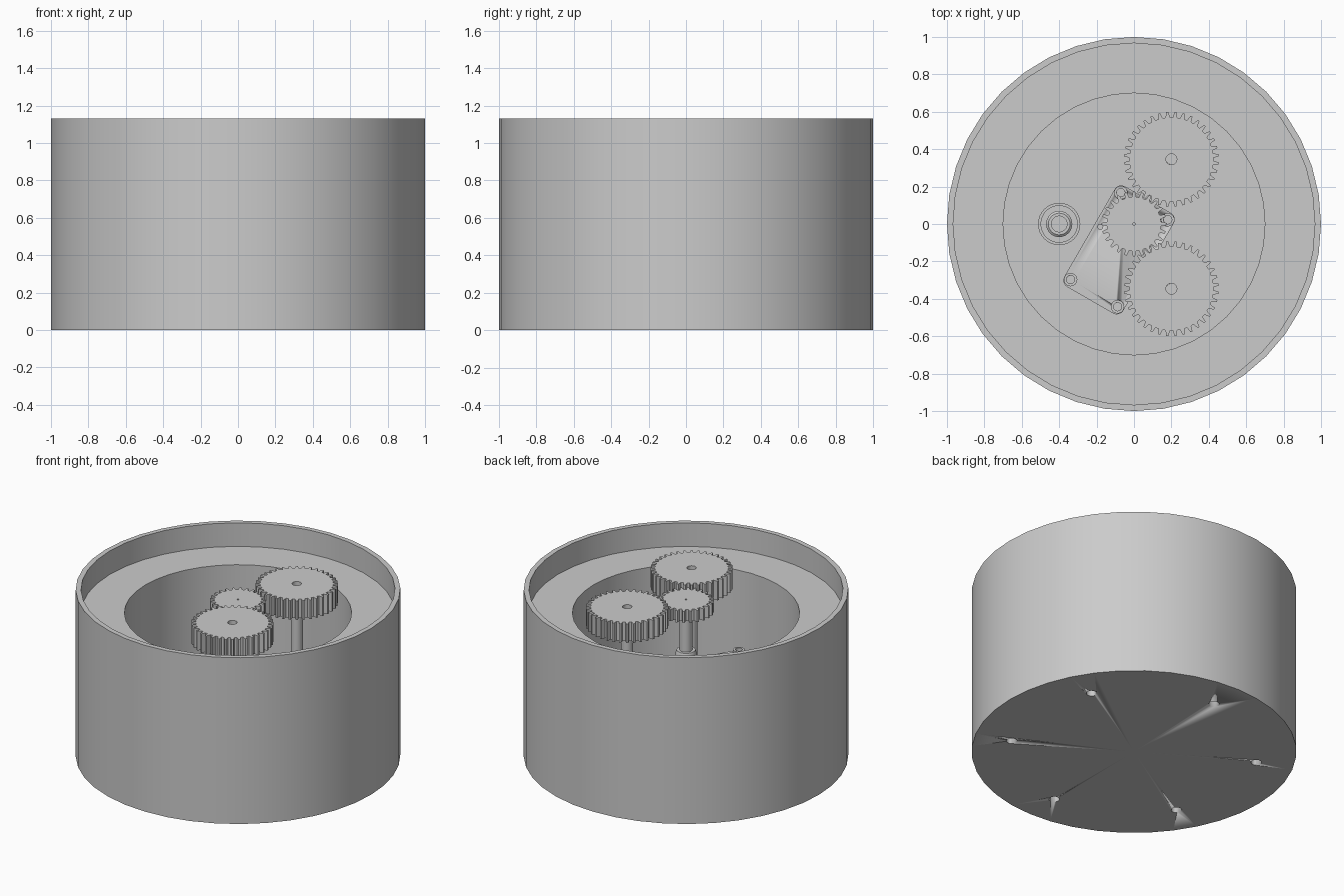
import bpy, bmesh, math
from mathutils import Matrix, Vector

if "Cube" in bpy.data.objects:
    bpy.data.objects.remove(bpy.data.objects["Cube"])

grey = bpy.data.materials.new("plain_grey")
grey.diffuse_color = (0.6, 0.6, 0.6, 1)
grey.use_nodes = True
grey.node_tree.nodes["Principled BSDF"].inputs["Base Color"].default_value = grey.diffuse_color


def finish(name, bm, loc=(0, 0, 0), rot=0.0):
    bmesh.ops.remove_doubles(bm, verts=bm.verts, dist=1e-5)
    bmesh.ops.recalc_face_normals(bm, faces=bm.faces)
    me = bpy.data.meshes.new(name)
    bm.to_mesh(me)
    bm.free()
    ob = bpy.data.objects.new(name, me)
    bpy.context.collection.objects.link(ob)
    ob.location = loc
    ob.rotation_euler.z = rot
    me.materials.append(grey)
    bpy.ops.object.select_all(action='DESELECT')
    ob.select_set(True)
    bpy.context.view_layer.objects.active = ob
    bpy.ops.object.shade_smooth_by_angle(angle=math.radians(30))
    return ob


def lathe(name, profile, n, loc=(0, 0, 0)):
    """Revolve (radius, z) points about z."""
    bm = bmesh.new()
    vs = [bm.verts.new((r, 0, z)) for r, z in profile]
    es = [bm.edges.new(p) for p in zip(vs, vs[1:])]
    bmesh.ops.spin(bm, geom=vs + es, axis=(0, 0, 1), cent=(0, 0, 0),
                   angle=2 * math.pi, steps=n, use_merge=True)
    return finish(name, bm, loc)


def rod(name, r, z0, z1, loc=(0, 0, 0), n=24):
    return lathe(name, [(0, z0), (r, z0), (r, z1), (0, z1)], n, loc)


def gear(name, teeth, pitch, bore, z0, z1, loc, phase):
    """Spur gear: ring between a toothed outline and a round bore."""
    m = 2 * pitch / teeth
    step = 2 * math.pi / teeth
    shape = [(-0.30, pitch - 1.15 * m), (-0.13, pitch + m),
             (0.13, pitch + m), (0.30, pitch - 1.15 * m)]
    polar = [((k + f) * step, r) for k in range(teeth) for f, r in shape]
    bm = bmesh.new()
    loops = [[bm.verts.new((r * math.cos(a), r * math.sin(a), z)) for a, r in pts]
             for pts, z in ((polar, z0), (polar, z1),
                            ([(a, bore) for a, _ in polar], z1),
                            ([(a, bore) for a, _ in polar], z0))]
    n = len(polar)
    for a, b in zip(loops, loops[1:] + loops[:1]):
        for i in range(n):
            j = (i + 1) % n
            bm.faces.new((a[i], a[j], b[j], b[i]))
    return finish(name, bm, loc, phase)


def rounded_block(name, x0, x1, hw, z0, z1, r, rot):
    """Upright box with rounded corners."""
    bm = bmesh.new()
    pts = []
    for q, (cx, cy) in enumerate([(x1 - r, hw - r), (x0 + r, hw - r),
                                  (x0 + r, r - hw), (x1 - r, r - hw)]):
        for i in range(5):
            a = (q + i / 4) * math.pi / 2
            pts.append((cx + r * math.cos(a), cy + r * math.sin(a), z0))
    f = bm.faces.new([bm.verts.new(p) for p in pts])
    ext = bmesh.ops.extrude_face_region(bm, geom=[f])['geom']
    bmesh.ops.translate(bm, vec=(0, 0, z1 - z0),
                        verts=[v for v in ext if isinstance(v, bmesh.types.BMVert)])
    return finish(name, bm, rot=rot)


def cut(ob, cutters):
    for c in cutters:
        mod = ob.modifiers.new("cut", 'BOOLEAN')
        mod.object, mod.operation, mod.solver = c, 'DIFFERENCE', 'EXACT'
        bpy.context.view_layer.objects.active = ob
        bpy.ops.object.modifier_apply(modifier=mod.name)
        bpy.data.objects.remove(c)


FLOOR = 0.06

# Housing: round shell, recessed ledge, deep well
housing = lathe("housing", [(0, 0), (1, 0), (1, 1.13), (0.967, 1.13), (0.967, 0.97),
                            (0.70, 0.97), (0.70, FLOOR), (0, FLOOR)], 40)

# Six blind screw holes in the underside
holes = []
for k in range(6):
    a = math.radians(30 + 60 * k)
    holes.append(rod("hole_cutter", 0.033, -0.1, 0.2,
                     (0.765 * math.cos(a), 0.765 * math.sin(a), 0), 16))
cut(housing, holes)

# Large gears on posts
for side, label in ((1, "back"), (-1, "front")):
    at = (0.2, 0.346 * side, 0)
    gear(label + "_gear", 36, 0.24, 0.029, 0.96, 1.09, at, math.radians(5))
    rod(label + "_gear_post", 0.037, FLOOR, 0.96, at)
    rod(label + "_gear_pin", 0.029, 0.96, 1.06, at)

# Drive gear, its shaft and collar
gear("drive_gear", 24, 0.16, 0.006, 0.98, 1.06, (0, 0, 0), 0)
lathe("drive_shaft", [(0, 0.5), (0.065, 0.5), (0.065, 0.70), (0.058, 0.72),
                      (0.04, 0.72), (0.04, 0.98), (0, 0.98)], 24)

# Motor: body and mounting plate, long axis turned 60 degrees
TURN = math.radians(60)
rounded_block("motor_body", -0.38, 0.06, 0.175, FLOOR, 0.53, 0.02, TURN)
plate = rounded_block("motor_plate", -0.47, 0.15, 0.182, 0.51, 0.555, 0.04, TURN)
turn = Matrix.Rotation(TURN, 4, 'Z')
corners = [turn @ Vector((x, y, 0)) for x in (-0.427, 0.11) for y in (-0.145, 0.145)]
cut(plate, [rod("plate_hole_cutter", 0.022, 0.4, 0.7, c, 16) for c in corners])

# Raised washers round the plate holes
for i, c in enumerate(corners):
    lathe("plate_washer_%d" % (i + 1), [(0.022, 0.555), (0.036, 0.555), (0.036, 0.575),
                                        (0.022, 0.575), (0.022, 0.555)], 20, c)
rod("plate_screw", 0.016, 0.55, 0.565, (-0.18, -0.015, 0), 16)

# Stepped socket standing on the floor
lathe("socket", [(0, FLOOR), (0.113, FLOOR), (0.113, 0.12), (0.10, 0.12), (0.10, 0.18),
                 (0.07, 0.18), (0.07, 0.26), (0.058, 0.27), (0.042, 0.27),
                 (0.042, 0.22), (0, 0.22)], 32, (-0.40, 0, 0))
